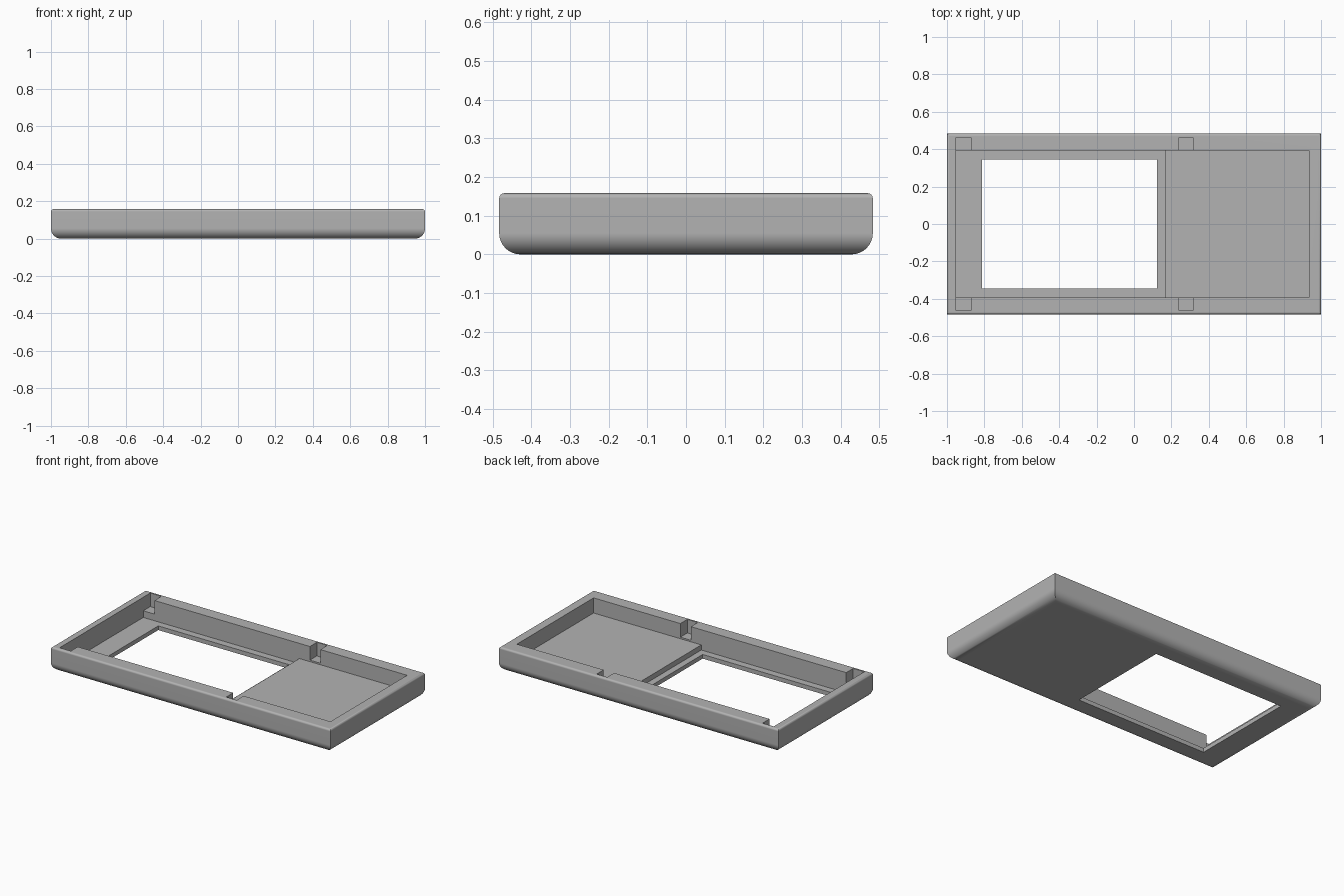
import bpy, bmesh, math

cube = bpy.data.objects.get("Cube")
if cube:
    bpy.data.objects.remove(cube, do_unlink=True)

HALF_X, HALF_Y, HEIGHT = 1.0, 0.483, 0.158
R_BOTTOM, R_TOP = 0.055, 0.013
REC_L, REC_R, REC_Y = -0.952, 0.936, 0.392
FLOOR, PAD, LEDGE = 0.027, 0.06, 0.07

grey = bpy.data.materials.new("plain grey")
grey.use_nodes = True
colour = (0.45, 0.45, 0.45, 1)
grey.diffuse_color = colour
grey.node_tree.nodes["Principled BSDF"].inputs["Base Color"].default_value = colour


def add_object(name, bm):
    bmesh.ops.recalc_face_normals(bm, faces=bm.faces)
    mesh = bpy.data.meshes.new(name)
    bm.to_mesh(mesh)
    bm.free()
    mesh.materials.append(grey)
    obj = bpy.data.objects.new(name, mesh)
    bpy.context.collection.objects.link(obj)
    return obj


def arc(radius, z_centre, start, steps):
    """Quarter round as (inset, z) pairs."""
    angles = [start + math.pi / 2 * i / steps for i in range(steps + 1)]
    return [(radius - radius * math.cos(a), z_centre + radius * math.sin(a)) for a in angles]


def rounded_tray():
    """Rectangular rings stacked along the rounded side profile."""
    bm = bmesh.new()
    profile = arc(R_BOTTOM, R_BOTTOM, -math.pi / 2, 8) + arc(R_TOP, HEIGHT - R_TOP, 0, 4)
    rings = []
    for inset, z in profile:
        x, y = HALF_X - inset, HALF_Y - inset
        rings.append([bm.verts.new((sx * x, sy * y, z))
                      for sx, sy in ((-1, -1), (1, -1), (1, 1), (-1, 1))])
    for low, high in zip(rings, rings[1:]):
        for i in range(4):
            j = (i + 1) % 4
            bm.faces.new((low[i], low[j], high[j], high[i]))
    bm.faces.new(rings[0][::-1])
    bm.faces.new(rings[-1])
    return add_object("tray_case", bm)


def cut_box(target, x0, x1, y0, y1, z0, z1=0.3):
    bm = bmesh.new()
    bmesh.ops.create_cube(bm, size=1)
    for v in bm.verts:
        v.co = (x1 if v.co.x > 0 else x0,
                y1 if v.co.y > 0 else y0,
                z1 if v.co.z > 0 else z0)
    cutter = add_object("cutter", bm)
    cutter.hide_render = True
    mod = target.modifiers.new("cut", 'BOOLEAN')
    mod.operation = 'DIFFERENCE'
    mod.solver = 'EXACT'
    mod.object = cutter
    bpy.context.view_layer.objects.active = target
    bpy.ops.object.modifier_apply(modifier=mod.name)
    bpy.data.objects.remove(cutter, do_unlink=True)


case = rounded_tray()

# Recess: raised pad level over the whole length, deeper level around the window
cut_box(case, REC_L, REC_R, -REC_Y, REC_Y, PAD)
cut_box(case, REC_L, 0.165, -REC_Y, REC_Y, FLOOR)

# Window through the floor
cut_box(case, -0.813, 0.123, -0.346, 0.346, -0.1)

# Two pairs of notches in the long walls
for x0, x1 in ((REC_L, -0.872), (0.24, 0.315)):
    for side in (-1, 1):
        y0, y1 = sorted((side * (REC_Y - 0.02), side * 0.463))
        cut_box(case, x0, x1, y0, y1, LEDGE)

# Smooth rounded edges, crisp cut edges
bpy.ops.object.select_all(action='DESELECT')
case.select_set(True)
bpy.context.view_layer.objects.active = case
bpy.ops.object.shade_smooth_by_angle(angle=math.radians(30))
weighted = case.modifiers.new("even_shading", 'WEIGHTED_NORMAL')
weighted.keep_sharp = True
